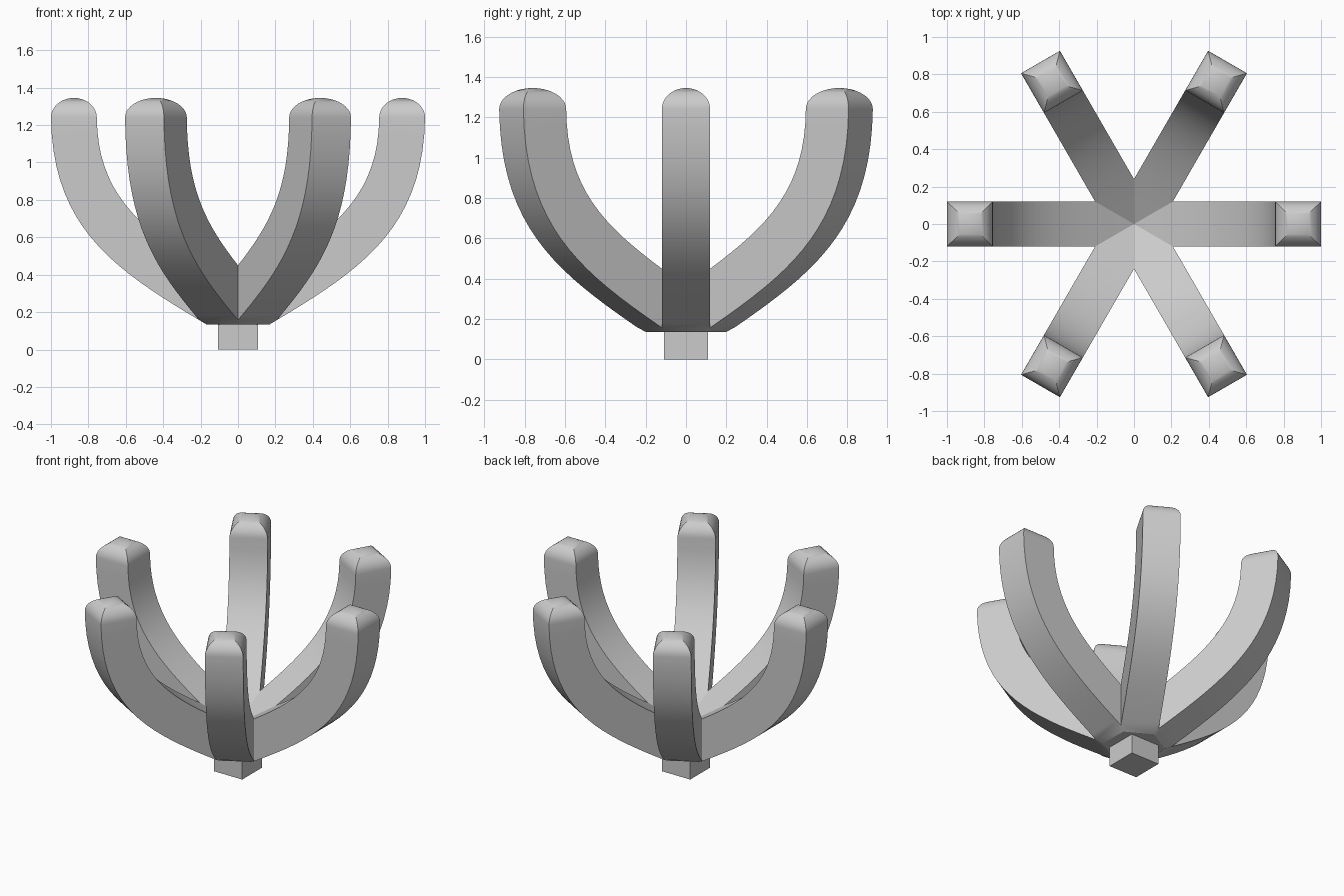
import bpy, bmesh, math
from mathutils import Vector, Matrix
from mathutils.geometry import interpolate_bezier

if "Cube" in bpy.data.objects:
    bpy.data.objects.remove(bpy.data.objects["Cube"])

HALF = 0.12          # half width of an arm
TIP_Z, CAP_H = 1.24, 0.105


def curve(points, n=20):
    return interpolate_bezier(*[Vector((r, 0, z)) for r, z in points], n)


def build_arm(bm):
    # curved square bar: outer and inner edge lines, in the radius-height plane
    outer = [Vector((-0.05, 0, 0.135))] + curve([(0.17, 0.135), (0.65, 0.42), (0.99, 0.64), (1.0, TIP_Z)])
    inner = [Vector((-0.05, 0, 0.289))] + curve([(0.0, 0.32), (0.45, 0.60), (0.75, 0.77), (0.755, TIP_Z)])
    rings = [(o, i, HALF) for o, i in zip(outer, inner)]
    # domed tip: shrinking square rings
    mid, hr = 0.8775, 0.1225
    for k in range(1, 11):
        t = math.radians(9 * k)
        f, z = math.cos(t), TIP_Z + CAP_H * math.sin(t)
        rings.append((Vector((mid + hr * f, 0, z)), Vector((mid - hr * f, 0, z)), HALF * f))
    loops = []
    for o, i, h in rings:
        side = Vector((0, h, 0))
        loops.append([bm.verts.new(p) for p in (o - side, o + side, i + side, i - side)])
    for a, b in zip(loops, loops[1:]):
        for j in range(4):
            m = (j + 1) % 4
            bm.faces.new((a[j], a[m], b[m], b[j]))
    bmesh.ops.remove_doubles(bm, verts=bm.verts[:], dist=1e-5)
    # mitre the root to a 60 degree wedge
    for s in (1, -1):
        normal = Vector((-math.sin(math.radians(30)), s * math.cos(math.radians(30)), 0))
        bmesh.ops.bisect_plane(bm, geom=bm.verts[:] + bm.edges[:] + bm.faces[:], dist=1e-5,
                               plane_co=(0, 0, 0), plane_no=normal, clear_outer=True)


def add_object(name, bm):
    bmesh.ops.recalc_face_normals(bm, faces=bm.faces[:])
    mesh = bpy.data.meshes.new(name)
    bm.to_mesh(mesh)
    bm.free()
    ob = bpy.data.objects.new(name, mesh)
    bpy.context.collection.objects.link(ob)
    return ob


# six arms welded together at the centre
bm = bmesh.new()
build_arm(bm)
base = bm.verts[:] + bm.edges[:] + bm.faces[:]
for k in range(1, 6):
    copy = bmesh.ops.duplicate(bm, geom=base)
    verts = [g for g in copy["geom"] if isinstance(g, bmesh.types.BMVert)]
    bmesh.ops.rotate(bm, verts=verts, cent=(0, 0, 0), matrix=Matrix.Rotation(k * math.pi / 3, 3, 'Z'))
bmesh.ops.remove_doubles(bm, verts=bm.verts[:], dist=1e-4)
arms = add_object("arms", bm)
bpy.context.view_layer.objects.active = arms
arms.select_set(True)
bpy.ops.object.shade_smooth_by_angle(angle=math.radians(30))

# square stem under the arms
bm = bmesh.new()
bmesh.ops.create_cube(bm, size=1)
bmesh.ops.scale(bm, vec=(0.216, 0.216, 0.15), verts=bm.verts)
bmesh.ops.translate(bm, vec=(0, 0, 0.075), verts=bm.verts)
add_object("stem", bm)
